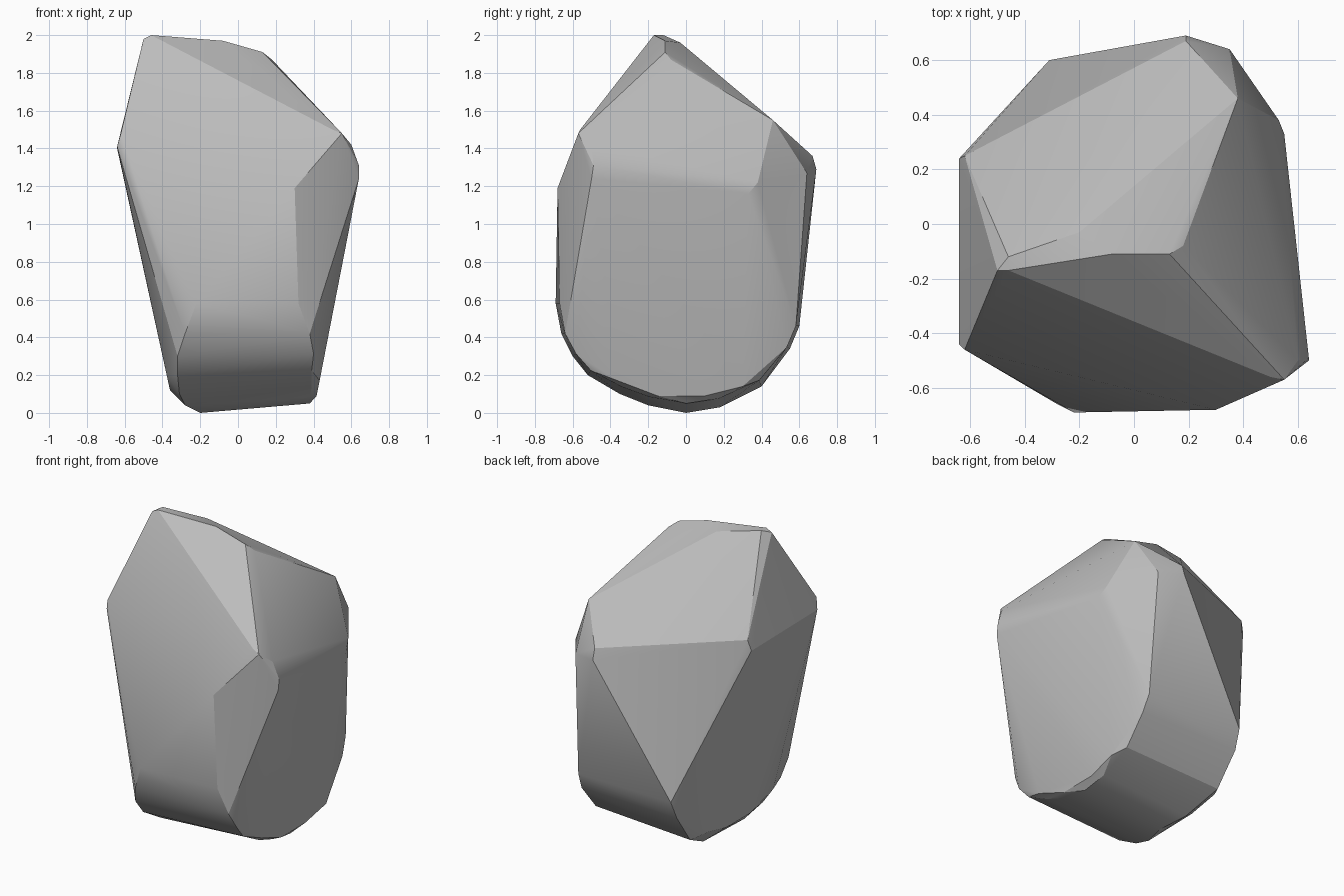
import bpy
import bmesh
import math

# Crown: the leaning peak and the ridge falling to the right
crown = [
    (-0.46, -0.17, 2.0), (-0.50, -0.17, 1.98), (-0.46, -0.12, 2.0),
    (-0.20, -0.03, 1.96), (-0.08, -0.11, 1.97), (0.13, -0.11, 1.91),
    (0.18, -0.08, 1.87),
]

# Shoulders: the widest corners around the upper body
shoulders = [
    (-0.64, -0.44, 1.41), (-0.62, -0.46, 1.48), (-0.64, 0.24, 1.40),
    (-0.62, 0.25, 1.47), (0.19, 0.67, 1.36), (0.19, 0.69, 1.29),
    (0.35, 0.64, 1.27), (0.38, 0.46, 1.55), (0.53, 0.38, 1.22),
    (0.55, 0.33, 1.16), (0.64, -0.50, 1.24), (0.64, -0.49, 1.31),
    (0.60, -0.47, 1.17), (0.60, -0.50, 1.42), (0.55, -0.57, 1.48),
    (0.50, -0.56, 1.50), (0.30, -0.68, 1.19),
]

# Rounded base: rows of y, z, left x, right x running front to back
base_rows = [
    (-0.69, 0.58, -0.22, 0.32), (-0.66, 0.42, -0.28, 0.38),
    (-0.60, 0.30, -0.32, 0.40), (-0.52, 0.20, -0.32, 0.39),
    (-0.35, 0.10, -0.31, 0.39), (-0.20, 0.04, -0.28, 0.38),
    (0.00, 0.00, -0.20, 0.38), (0.18, 0.03, -0.25, 0.38),
    (0.40, 0.14, -0.31, 0.38), (0.55, 0.34, -0.32, 0.38),
    (0.60, 0.46, -0.31, 0.37),
]
base = []
for y, z, left, right in base_rows:
    lift = 0.05 * max(0.0, 1 - z / 0.4)
    base += [(left, y, z), (right, y * 0.97, z + lift)]

# Worn lower edges of the two sides
for y, z in ((-0.36, 0.20), (-0.15, 0.12), (0.1, 0.12), (0.3, 0.17)):
    base.append((-0.36 - 0.22 * (z - 0.12), y, z))
    base.append((0.41 + 0.2 * (z - 0.09), y, z - 0.03))

# Rock body: one convex shell around all corners
bm = bmesh.new()
for corner in crown + shoulders + base:
    bm.verts.new(corner)
hull = bmesh.ops.convex_hull(bm, input=bm.verts[:])
loose = [v for v in bm.verts if not v.link_faces]
bmesh.ops.delete(bm, geom=loose, context='VERTS')
bmesh.ops.dissolve_limit(bm, angle_limit=math.radians(1.5),
                         verts=bm.verts[:], edges=bm.edges[:])
bmesh.ops.recalc_face_normals(bm, faces=bm.faces[:])
mesh = bpy.data.meshes.new("rock")
bm.to_mesh(mesh)
bm.free()

rock = bpy.data.objects.new("rock", mesh)
bpy.context.collection.objects.link(rock)

# Stone colour
stone = bpy.data.materials.new("grey stone")
stone.diffuse_color = (0.5, 0.5, 0.5, 1)
mesh.materials.append(stone)

# Soft facets with crisp main edges
bpy.context.view_layer.objects.active = rock
rock.select_set(True)
bpy.ops.object.shade_smooth_by_angle(angle=math.radians(20))
